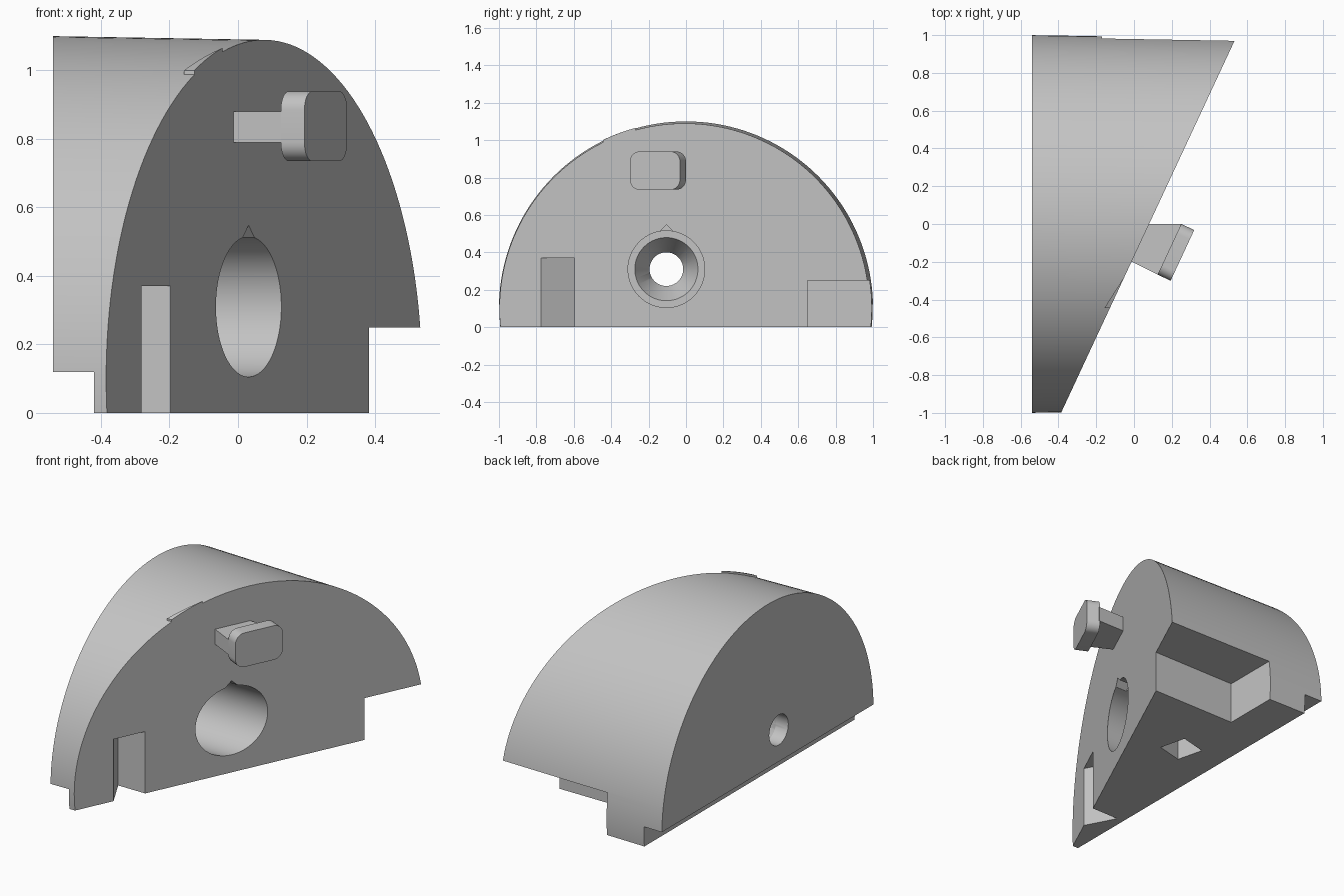
import bpy, bmesh, math
from mathutils import Matrix, Vector

default = bpy.data.objects.get("Cube")
if default:
    bpy.data.objects.remove(default, do_unlink=True)

grey = bpy.data.materials.new("plain grey")
grey.use_nodes = True
COLOR = (0.55, 0.55, 0.55, 1)
grey.diffuse_color = COLOR
grey.node_tree.nodes["Principled BSDF"].inputs["Base Color"].default_value = COLOR

SLOPE = math.tan(math.radians(25))
AXIS_Z = 0.1          # height of the round body's axis
BORE = (-0.105, 0.31)  # y, z of the bore axis


def face_x(y):
    """x of the slanted face at a given y."""
    return 0.08 + SLOPE * y


def add_object(name, bm):
    bmesh.ops.recalc_face_normals(bm, faces=bm.faces)
    mesh = bpy.data.meshes.new(name)
    bm.to_mesh(mesh)
    bm.free()
    mesh.materials.append(grey)
    obj = bpy.data.objects.new(name, mesh)
    bpy.context.collection.objects.link(obj)
    return obj


def prism(name, points, low, high, place=lambda a, b, h: (a, b, h)):
    """Extrude a closed outline from low to high; place maps it into space."""
    bm = bmesh.new()
    rings = [[bm.verts.new(place(a, b, h)) for a, b in points] for h in (low, high)]
    for ring in rings:
        bm.faces.new(ring)
    for i in range(len(points)):
        j = (i + 1) % len(points)
        bm.faces.new((rings[0][i], rings[0][j], rings[1][j], rings[1][i]))
    return add_object(name, bm)


def along_x(a, b, h):
    return (h, a, b)


def frustum(name, x0, r0, x1, r1, y, z, sides=64):
    """Round bar along x with a radius at each end."""
    bm = bmesh.new()
    bmesh.ops.create_cone(bm, cap_ends=True, segments=sides, radius1=r0, radius2=r1,
                          depth=x1 - x0,
                          matrix=Matrix.Translation(((x0 + x1) / 2, y, z))
                          @ Matrix.Rotation(math.pi / 2, 4, 'Y'))
    return add_object(name, bm)


def box(name, low, high):
    (x0, y0, z0), (x1, y1, z1) = low, high
    return prism(name, [(x0, y0), (x1, y0), (x1, y1), (x0, y1)], z0, z1)


def combine(obj, tool, operation='DIFFERENCE'):
    """Apply a boolean and remove the tool."""
    mod = obj.modifiers.new("combine", 'BOOLEAN')
    mod.operation, mod.solver, mod.object = operation, 'EXACT', tool
    bpy.context.view_layer.update()
    evaluated = obj.evaluated_get(bpy.context.evaluated_depsgraph_get())
    result = bpy.data.meshes.new_from_object(evaluated)
    obj.modifiers.clear()
    obj.data = result
    bpy.data.objects.remove(tool, do_unlink=True)


# Slightly tapered half-round body
body = frustum("body", -0.54, 1.0, 0.6, 0.98, 0, AXIS_Z, 160)
combine(body, box("floor_cut", (-2, -2, -2), (2, 2, 0)))
combine(body, prism("slant_cut", [(face_x(-2), -2), (3, -2), (3, 2), (face_x(2), 2)], -1, 2))

# Step along the flat side and notch in the rear corner
combine(body, box("edge_step", (-1, -2, -1), (-0.42, 2, 0.12)))
combine(body, box("corner_notch", (-0.17, 0.65, -1), (1, 2, 0.25)))

# Wedge slot in the slanted face, open at the bottom
slot = [(-0.281, -0.775), (-0.15, -0.775), (-0.15, -0.595), (-0.376, -0.595)]
combine(body, prism("wedge_slot", slot, -0.1, 0.37))

# Stepped bore: wide part, cone and through hole
combine(body, frustum("wide_bore", -0.32, 0.205, 0.8, 0.205, *BORE))
combine(body, frustum("bore_cone", -0.46, 0.09, -0.3, 0.18, *BORE))
combine(body, frustum("through_hole", -0.7, 0.09, -0.4, 0.09, *BORE))

# Pointed key mark above the bore
mark = [(-0.145, 0.48), (-0.065, 0.48), (-0.065, 0.508), (-0.105, 0.548), (-0.145, 0.508)]
combine(body, prism("key_mark", mark, -0.06, 0.5, along_x))

# Square socket in the bottom
socket = box("socket", (-0.083, -0.083, -0.1), (0.083, 0.083, 0.25))
socket.matrix_world = Matrix.Translation((-0.148, 0.238, 0)) @ Matrix.Rotation(math.radians(14), 4, 'Z')
combine(body, socket)

# Thin raised rib on the round surface
rib = frustum("raised_rib", -0.54, 1.011, 0.6, 0.991, 0, AXIS_Z, 160)
wedge = [(-0.157, -0.445), (face_x(-0.445), -0.445), (face_x(-0.27), -0.27)]
combine(rib, prism("rib_limit", wedge, 0.93, 1.3), 'INTERSECT')

# Knob stem standing out of the slanted face
stem = prism("knob_stem", [(0.05, 0), (0.255, 0), (0.13, -0.27), (-0.04, -0.185)], 0.79, 0.88)

# Rounded knob head, parallel to the slanted face
along = Vector((math.sin(math.radians(25)), math.cos(math.radians(25)), 0))
outward = Vector((along.y, -along.x, 0))
HEAD_CENTRE = Vector((0.1875, -0.134, 0.837))
HALF_LENGTH, HALF_HEIGHT, ROUND = 0.148, 0.102, 0.055
outline = []
for quarter, (su, sv) in enumerate([(1, 1), (-1, 1), (-1, -1), (1, -1)]):
    for step in range(9):
        angle = (quarter + step / 8) * math.pi / 2
        outline.append((su * (HALF_LENGTH - ROUND) + ROUND * math.cos(angle),
                        sv * (HALF_HEIGHT - ROUND) + ROUND * math.sin(angle)))
head = prism("knob_head", outline, 0, 0.076,
             lambda a, b, h: HEAD_CENTRE + along * a + outward * h + Vector((0, 0, b)))

# Smooth the round surfaces, keep the edges sharp
for obj in (body, rib, stem, head):
    bpy.ops.object.select_all(action='DESELECT')
    obj.select_set(True)
    bpy.context.view_layer.objects.active = obj
    bpy.ops.object.shade_smooth_by_angle(angle=math.radians(25))
